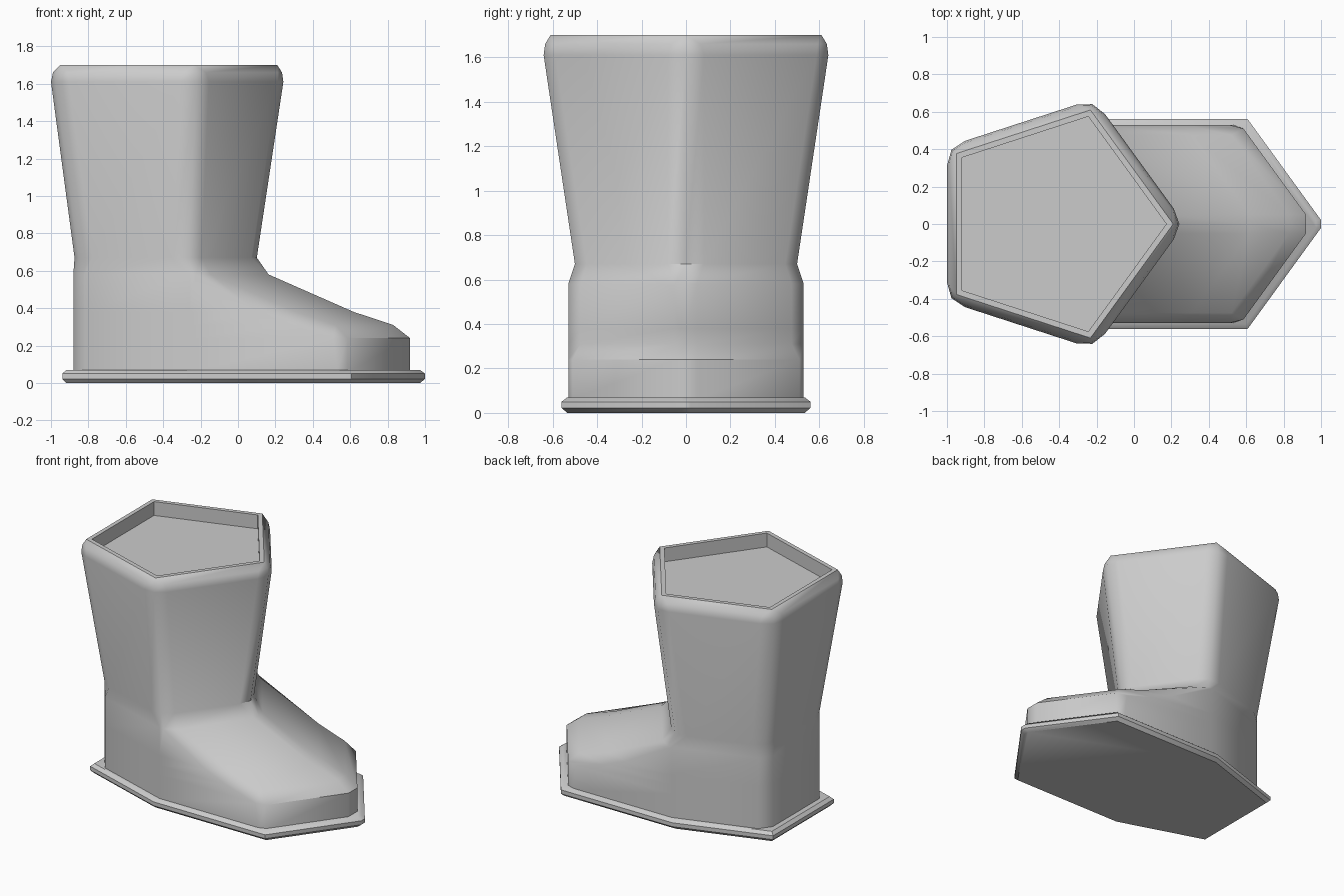
import bpy, bmesh
from math import sin, cos, radians
from mathutils import Vector

if "Cube" in bpy.data.objects:
    bpy.data.objects.remove(bpy.data.objects["Cube"])


def pent(R, c, k):
    """k-th corner of a pentagon pointing along +x."""
    a = radians(72 * k)
    return Vector((c + R * cos(a), R * sin(a)))


def arc(p, q, r, d, bulge):
    """Three points cutting corner q; bulge 0 = chamfer, 1 = round."""
    a = q + (p - q).normalized() * d
    b = q + (r - q).normalized() * d
    m = (a + b) / 2
    return [a, m.lerp(q, 0.5 * bulge), b]


def mirrored(half, z):
    """Close a half outline (first point on the axis) by mirroring in y."""
    pts = half + [Vector((p.x, -p.y)) for p in reversed(half[1:])]
    return [(p.x, p.y, z) for p in pts]


def flip(p):
    return Vector((p.x, -p.y))


def shaft_ring(z, R, c, d):
    """Pentagon with rounded corners."""
    tip, mid, back = (pent(R, c, k) for k in range(3))
    half = arc(flip(mid), tip, mid, d, 1)[1:]
    half += arc(tip, mid, back, d, 1)
    half += arc(mid, back, flip(back), d, 1)
    return mirrored(half, z)


def foot_ring(z, R, c, t, sy, side_x, tip_d, back_d):
    """Pentagon whose front V is pushed forward to a tip at x = t."""
    mid, back = pent(R, c, 1), pent(R, c, 2)
    shoulder = Vector((t - 0.7265 * sy, sy))
    half = arc(flip(shoulder), Vector((t, 0)), shoulder, tip_d, 0)[1:]
    half += [shoulder, Vector((side_x, mid.y)), mid]
    half += arc(mid, back, flip(back), back_d, 0)
    return mirrored(half, z)


def loft(name, rings):
    bm = bmesh.new()
    rows = [[bm.verts.new(p) for p in r] for r in rings]
    n = len(rows[0])
    for a, b in zip(rows, rows[1:]):
        for i in range(n):
            j = (i + 1) % n
            bm.faces.new((a[i], a[j], b[j], b[i]))
    bm.faces.new(rows[0][::-1])
    bm.faces.new(rows[-1])
    bmesh.ops.remove_doubles(bm, verts=bm.verts, dist=0.0005)
    bmesh.ops.recalc_face_normals(bm, faces=bm.faces)
    me = bpy.data.meshes.new(name)
    bm.to_mesh(me)
    bm.free()
    me.shade_smooth()
    me.set_sharp_from_angle(angle=radians(40))
    ob = bpy.data.objects.new(name, me)
    bpy.context.collection.objects.link(ob)
    return ob


# Sole: flat slab with chamfered top and bottom edges
sole = []
for z, inset in ((0, 0.022), (0.022, 0), (0.05, 0), (0.07, 0.022)):
    off = inset / 0.809
    R, t = 0.589 - off, 1.015 - off
    sole.append(foot_ring(z, R, -0.463, t, 0.951 * R, t - 0.691 * R, 0.025, 0))
loft("sole", sole)

# Boot upper: foot rings (z, tip x, shoulder y, side x)
upper = [foot_ring(z, 0.557, -0.43, t, sy, sx, 0.062, 0.063)
         for z, t, sy, sx in ((0.06, 0.956, 0.51, 0.53), (0.24, 0.956, 0.51, 0.51),
                              (0.31, 0.866, 0.475, 0.28), (0.38, 0.655, 0.475, 0.11),
                              (0.58, 0.2, 0.475, -0.225))]
# Shaft flaring upward, rounded shoulder, rim and recessed opening
upper += [shaft_ring(*r) for r in ((0.67, 0.555, -0.425, 0.1), (1.61, 0.703, -0.431, 0.1),
                                   (1.66, 0.69, -0.431, 0.08), (1.7, 0.641, -0.431, 0),
                                   (1.7, 0.604, -0.431, 0), (1.6, 0.604, -0.431, 0))]
loft("boot_upper", upper)
